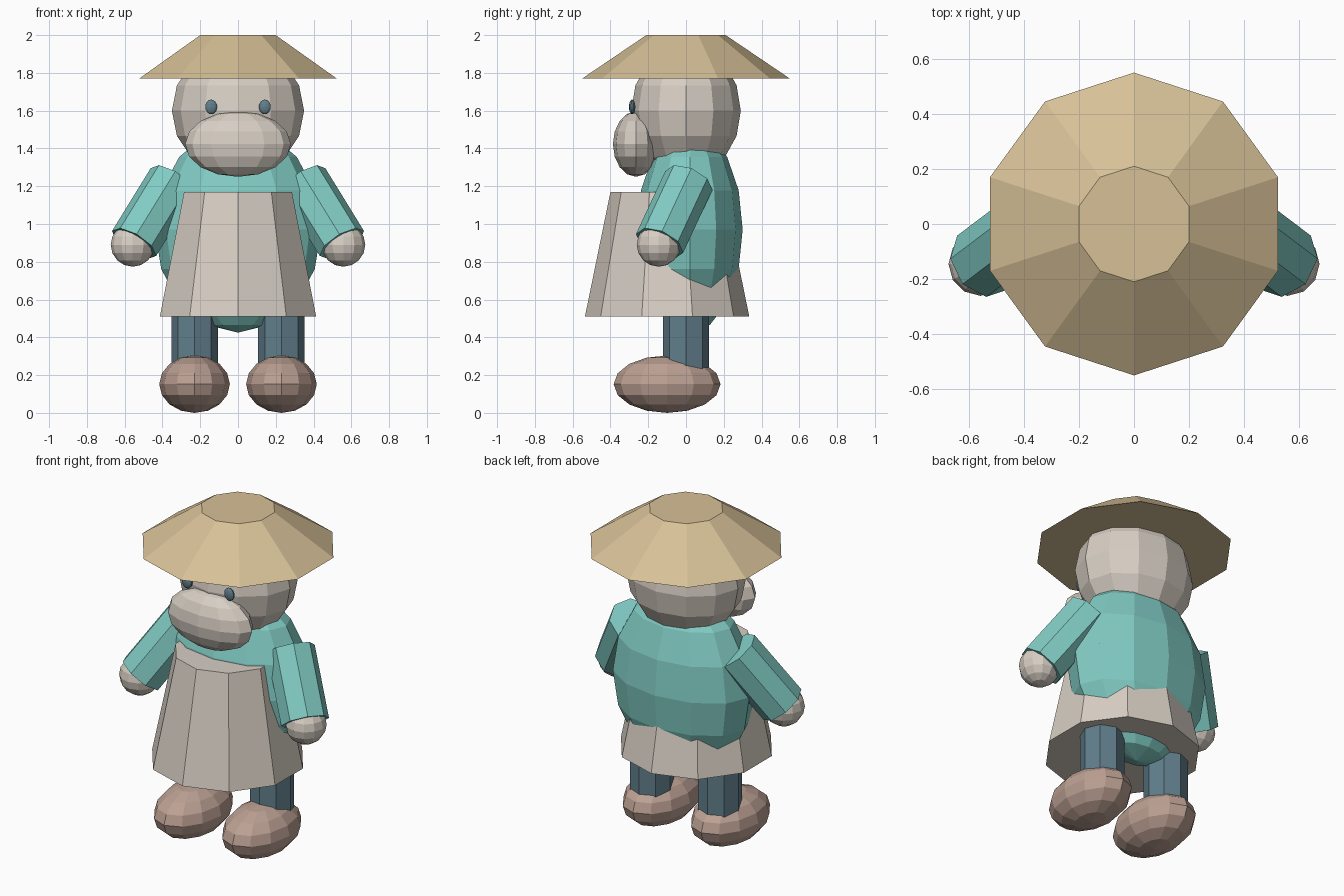
import bpy, bmesh
from mathutils import Vector, Matrix

if "Cube" in bpy.data.objects:
    bpy.data.objects.remove(bpy.data.objects["Cube"])


def material(name, rgb):
    m = bpy.data.materials.new(name)
    m.diffuse_color = (*rgb, 1.0)
    m.use_nodes = True
    m.node_tree.nodes["Principled BSDF"].inputs["Base Color"].default_value = m.diffuse_color
    return m


STRAW = material("straw", (0.68, 0.53, 0.31))
FUR = material("pale_cream", (0.68, 0.62, 0.55))
TEAL = material("teal_cloth", (0.22, 0.60, 0.55))
BLUE = material("slate_blue", (0.12, 0.21, 0.26))
BROWN = material("dusty_brown", (0.50, 0.35, 0.29))


def add_object(name, bm, mat):
    mesh = bpy.data.meshes.new(name)
    bm.to_mesh(mesh)
    bm.free()
    mesh.materials.append(mat)
    obj = bpy.data.objects.new(name, mesh)
    bpy.context.collection.objects.link(obj)
    return obj


def ellipsoid(name, centre, radii, mat, segments=12, rings=8):
    bm = bmesh.new()
    bmesh.ops.create_uvsphere(bm, u_segments=segments, v_segments=rings, radius=1)
    bm.transform(Matrix.Translation(centre) @ Matrix.Diagonal((*radii, 1)))
    return add_object(name, bm, mat)


def frustum(name, bottom, top, r_bottom, r_top, mat, sides):
    a, b = Vector(bottom), Vector(top)
    axis = b - a
    bm = bmesh.new()
    bmesh.ops.create_cone(bm, cap_ends=True, segments=sides, radius1=r_bottom,
                          radius2=r_top, depth=axis.length)
    turn = Vector((0, 0, 1)).rotation_difference(axis).to_matrix().to_4x4()
    bm.transform(Matrix.Translation((a + b) / 2) @ turn)
    return add_object(name, bm, mat)


# Hat, head and muzzle
frustum("straw_hat", (0, 0, 1.77), (0, 0, 2.0), 0.55, 0.21, STRAW, 10)
ellipsoid("head", (0, 0, 1.6), (0.35, 0.29, 0.35), FUR)
ellipsoid("muzzle", (0, -0.265, 1.423), (0.28, 0.122, 0.173), FUR)

# Body and apron
ellipsoid("torso", (0, 0.02, 0.97), (0.44, 0.28, 0.545), TEAL)
frustum("apron", (0, -0.1, 0.51), (0, -0.1, 1.17), 0.435, 0.30, FUR, 10)

# Paired parts
for side, s in (("left", -1), ("right", 1)):
    ellipsoid(side + "_eye", (s * 0.142, -0.285, 1.62), (0.033, 0.017, 0.039), BLUE, 10, 8)
    frustum(side + "_sleeve", (s * 0.55, -0.14, 0.897), (s * 0.345, 0.015, 1.23),
            0.135, 0.135, TEAL, 8)
    ellipsoid(side + "_hand", (s * 0.558, -0.145, 0.89), (0.116, 0.116, 0.116), FUR)
    frustum(side + "_leg", (s * 0.23, 0, 0.2), (s * 0.23, 0, 0.7), 0.123, 0.123, BLUE, 8)
    ellipsoid(side + "_foot", (s * 0.23, -0.1, 0.152), (0.187, 0.283, 0.152), BROWN)
